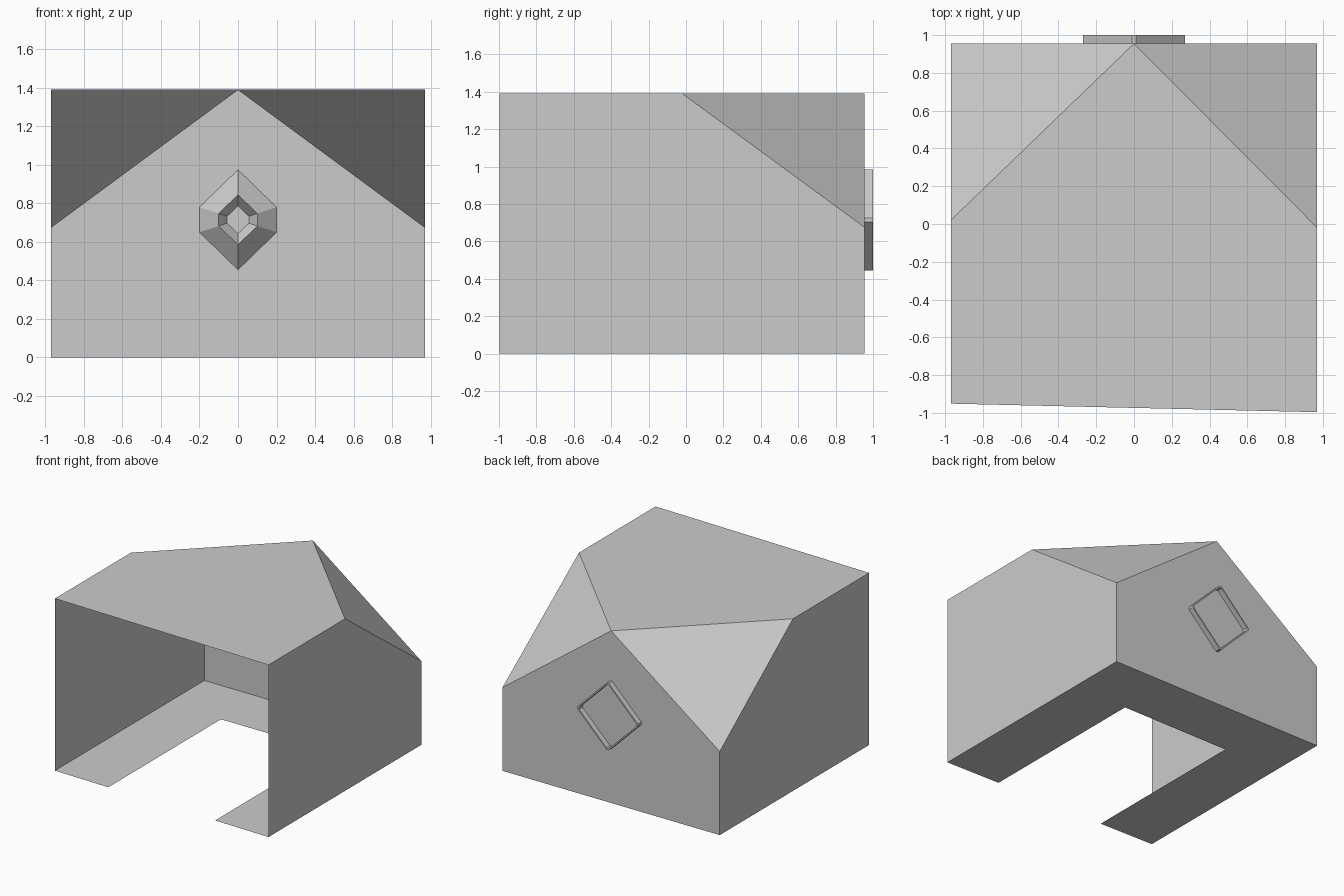
import bpy, bmesh

if "Cube" in bpy.data.objects:
    bpy.data.objects.remove(bpy.data.objects["Cube"])

W, BACK, TOP, EAVE = 0.97, 0.955, 1.39, 0.675   # shell dimensions
HOLE, HOLE_BACK = 0.485, 0.475                  # floor opening
CZ = 0.715                                      # emblem-free ornament centre


def front(x):
    """Front edge runs slightly skewed across the width."""
    return -0.9735 - 0.0225 * x / W


def mesh_object(name, faces):
    bm = bmesh.new()
    for f in faces:
        bm.faces.new([bm.verts.new(p) for p in f])
    bmesh.ops.remove_doubles(bm, verts=bm.verts, dist=1e-4)
    bmesh.ops.recalc_face_normals(bm, faces=bm.faces)
    me = bpy.data.meshes.new(name)
    bm.to_mesh(me)
    bm.free()
    ob = bpy.data.objects.new(name, me)
    bpy.context.collection.objects.link(ob)
    return ob


def band(a, b):
    """Quads joining two loops of equal length."""
    n = len(a)
    return [(a[i], a[(i + 1) % n], b[(i + 1) % n], b[i]) for i in range(n)]


def loop(pts, y):
    return [(x, y, CZ + z) for x, z in pts]


# Open-fronted shell: roof, back wall, sides and cut corners
peak = (0, BACK, TOP)
roof_l, roof_r = (-W, 0.02, TOP), (W, -0.02, TOP)
faces = [
    [(-W, front(-W), TOP), (W, front(W), TOP), roof_r, peak, roof_l],
    [(-W, BACK, 0), (W, BACK, 0), (W, BACK, EAVE), peak, (-W, BACK, EAVE)],
]
for x, bend in ((-W, roof_l), (W, roof_r)):
    faces.append([(x, front(x), 0), (x, BACK, 0), (x, BACK, EAVE), bend, (x, front(x), TOP)])
    faces.append([peak, bend, (x, BACK, EAVE)])
# U-shaped floor
faces.append([(-W, front(-W), 0), (-HOLE, front(-HOLE), 0), (-HOLE, HOLE_BACK, 0),
              (HOLE, HOLE_BACK, 0), (HOLE, front(HOLE), 0), (W, front(W), 0),
              (W, BACK, 0), (-W, BACK, 0)])
mesh_object("shell", faces)


# Thin diamond frame on the outside of the back wall
def diamond(r, c=0.01):
    return [(r, -c), (r, c), (c, r), (-c, r), (-r, c), (-r, -c), (-c, -r), (c, -r)]


out0, out1 = loop(diamond(0.27), BACK), loop(diamond(0.27), 1.0)
in0, in1 = loop(diamond(0.255), BACK), loop(diamond(0.255), 1.0)
mesh_object("diamond_frame", band(out0, out1) + band(out1, in1) + band(in1, in0))


# Faceted ornament with a sunken middle on the inside of the back wall
def hexagon(s):
    return [(0, 0.26 * s), (0.2 * s, 0.065 * s), (0.2 * s, -0.065 * s),
            (0, -0.26 * s), (-0.2 * s, -0.065 * s), (-0.2 * s, 0.065 * s)]


base, ridge, pit = loop(hexagon(1), BACK - 0.002), loop(hexagon(0.5), 0.86), loop(hexagon(0.28), 0.92)
mesh_object("inner_ornament", band(base, ridge) + band(ridge, pit) + [pit])
